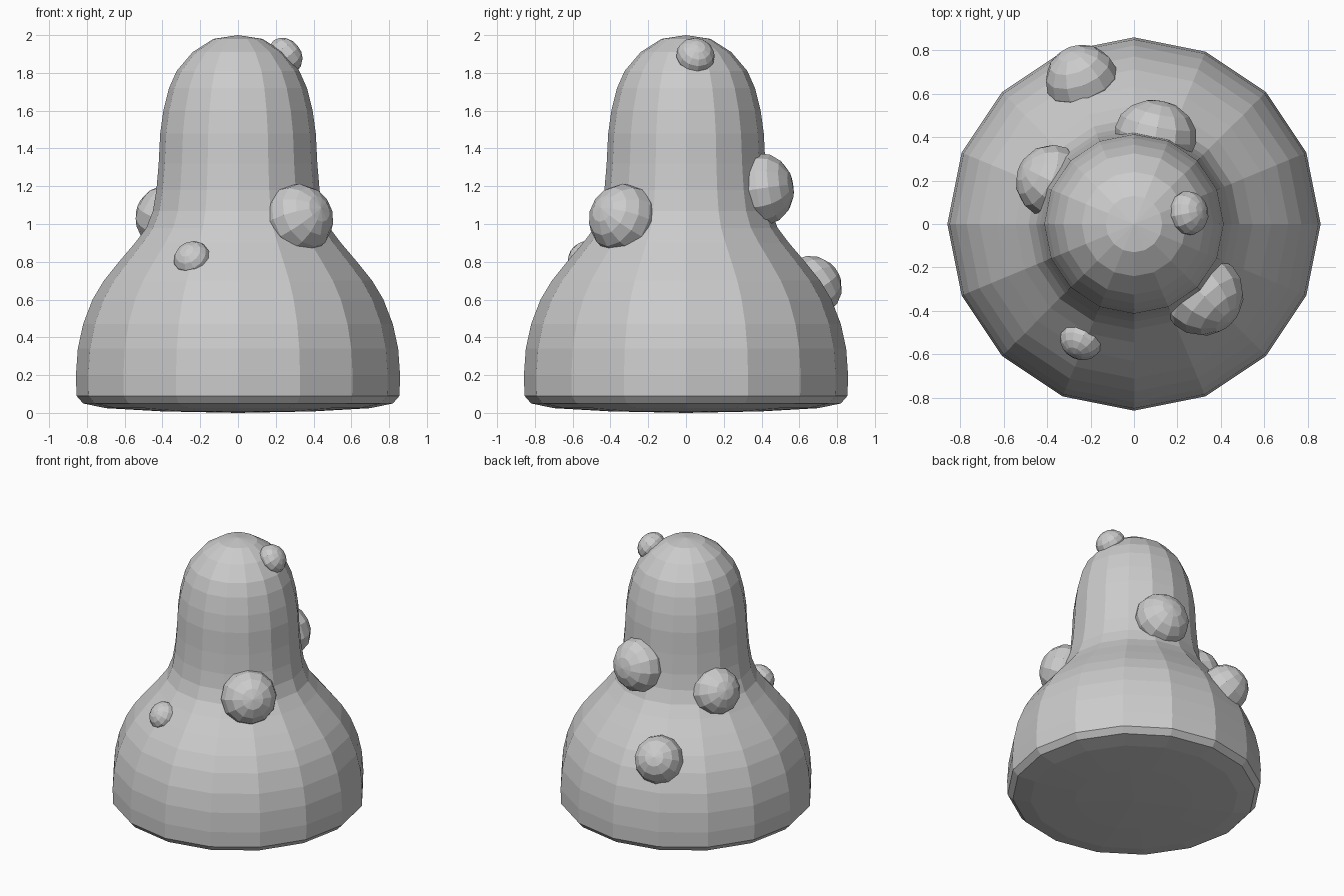
import bpy, bmesh, math
from mathutils import Vector, Matrix

if "Cube" in bpy.data.objects:
    bpy.data.objects.remove(bpy.data.objects["Cube"])

SIDES = 16


def finish(bm, name):
    bmesh.ops.recalc_face_normals(bm, faces=bm.faces)
    mesh = bpy.data.meshes.new(name)
    bm.to_mesh(mesh)
    bm.free()
    obj = bpy.data.objects.new(name, mesh)
    bpy.context.collection.objects.link(obj)
    return obj


def lathe(name, profile):
    bm = bmesh.new()
    bottom = bm.verts.new((0, 0, 0.0))
    top = bm.verts.new((0, 0, 2.0))
    rings = []
    for r, z in profile:
        rings.append([bm.verts.new((r * math.cos(2 * math.pi * i / SIDES),
                                    r * math.sin(2 * math.pi * i / SIDES), z))
                      for i in range(SIDES)])
    for i in range(SIDES):
        j = (i + 1) % SIDES
        bm.faces.new((bottom, rings[0][j], rings[0][i]))
        bm.faces.new((top, rings[-1][i], rings[-1][j]))
        for a, b in zip(rings, rings[1:]):
            bm.faces.new((a[i], a[j], b[j], b[i]))
    return finish(bm, name)


def wart(name, centre, normal, radius, depth):
    # rounded bump, flattened along the direction it grows out of the body
    bm = bmesh.new()
    bmesh.ops.create_uvsphere(bm, u_segments=12, v_segments=8, radius=1)
    turn = Vector(normal).to_track_quat('Z', 'Y').to_matrix().to_4x4()
    size = Matrix.Diagonal((radius, radius, depth, 1))
    bmesh.ops.transform(bm, matrix=Matrix.Translation(centre) @ turn @ size, verts=bm.verts)
    return finish(bm, name)


# Bell-shaped body with a rounded top and softly bevelled base
lathe("body", [
    (0.40, 0.008), (0.70, 0.025), (0.82, 0.05), (0.855, 0.09),
    (0.858, 0.20), (0.848, 0.34), (0.82, 0.47), (0.77, 0.60),
    (0.71, 0.70), (0.63, 0.80), (0.545, 0.90), (0.485, 0.98),
    (0.45, 1.07), (0.432, 1.18), (0.42, 1.32), (0.412, 1.48),
    (0.395, 1.60), (0.365, 1.72), (0.325, 1.81), (0.24, 1.91),
    (0.13, 1.98)])

# Warts: centre, outward direction, radius, depth
warts = {
    "wart_front_large": ((0.32, -0.33, 1.025), (0.7, -0.7, 0.35), 0.19, 0.18),
    "wart_front_small": ((-0.243, -0.535, 0.815), (-0.4, -0.8, 0.6), 0.1, 0.085),
    "wart_top": ((0.25, 0.05, 1.89), (0.75, 0.15, 0.6), 0.103, 0.085),
    "wart_back_upper": ((0.1, 0.41, 1.185), (0.2, 1, 0.15), 0.19, 0.16),
    "wart_left": ((-0.385, 0.2, 1.04), (-0.85, 0.42, 0.4), 0.168, 0.155),
    "wart_back_lower": ((-0.24, 0.66, 0.665), (-0.3, 0.8, 0.5), 0.168, 0.165),
}
for name, data in warts.items():
    wart(name, *data)
